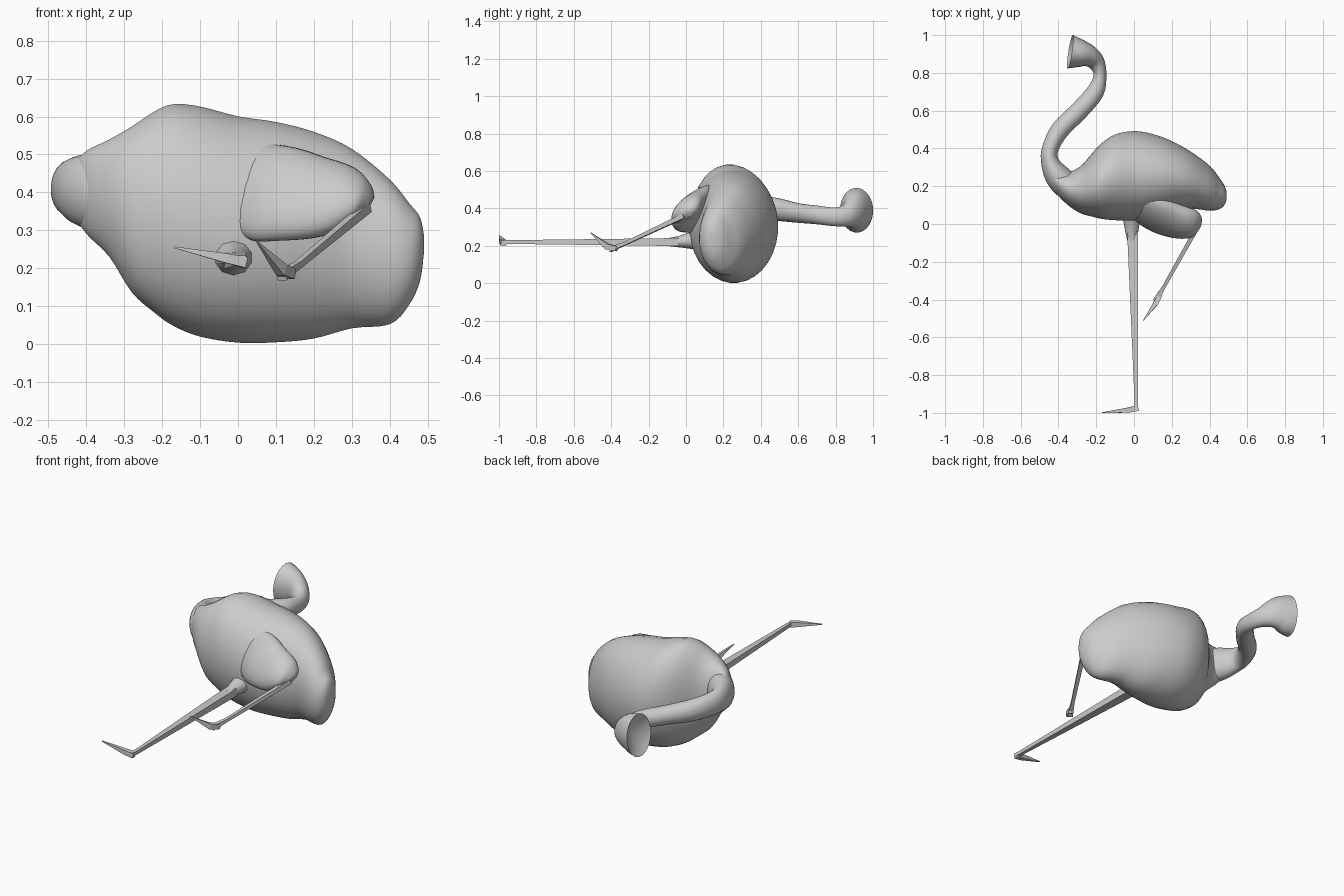
import bpy, bmesh, math
from mathutils import Vector

cube = bpy.data.objects.get("Cube")
if cube:
    bpy.data.objects.remove(cube, do_unlink=True)

grey = bpy.data.materials.new("plain grey")
grey.use_nodes = True
tone = (0.6, 0.6, 0.6, 1)
grey.diffuse_color = tone
grey.node_tree.nodes["Principled BSDF"].inputs["Base Color"].default_value = tone


def refine(rows, steps):
    """Catmull-Rom interpolation of (x, y, z, side radius, up radius) rows."""
    out = []
    for i in range(len(rows) - 1):
        a, b = rows[max(i - 1, 0)], rows[i]
        c, d = rows[i + 1], rows[min(i + 2, len(rows) - 1)]
        for s in range(steps):
            t = s / steps
            out.append([0.5 * (2 * q + (r - p) * t + (2 * p - 5 * q + 4 * r - u) * t * t
                               + (3 * q - p - 3 * r + u) * t ** 3)
                        for p, q, r, u in zip(a, b, c, d)])
    return out + [list(rows[-1])]


def loft(name, rows, sides=24, steps=4, axis=None, lean=0, hollow=None, smooth=True):
    """Elliptical rings along a path. A fixed axis keeps the rings parallel,
    lean shears them towards +y, hollow is the bottom of an open end."""
    rows = refine(rows, steps)
    centres = [Vector(r[:3]) for r in rows]
    bm = bmesh.new()
    rings = []
    for i, r in enumerate(rows):
        path = centres[min(i + 1, len(rows) - 1)] - centres[max(i - 1, 0)]
        along = Vector(axis) if axis else path.normalized()
        side = along.cross(Vector((0, 0, 1))).normalized()
        up = side.cross(along) + Vector((0, lean, 0))
        ring = []
        for k in range(sides):
            a = math.tau * (k + 0.5) / sides
            ring.append(bm.verts.new(centres[i] + side * r[3] * math.cos(a) + up * r[4] * math.sin(a)))
        rings.append(ring)
    for lower, upper in zip(rings, rings[1:]):
        for k in range(sides):
            n = (k + 1) % sides
            bm.faces.new((lower[k], lower[n], upper[n], upper[k]))
    bm.faces.new(rings[0][::-1])
    if hollow:
        pit = bm.verts.new(hollow)
        for k in range(sides):
            bm.faces.new((rings[-1][k], rings[-1][(k + 1) % sides], pit))
    else:
        bm.faces.new(rings[-1])
    bmesh.ops.recalc_face_normals(bm, faces=bm.faces)
    mesh = bpy.data.meshes.new(name)
    bm.to_mesh(mesh)
    bm.free()
    mesh.materials.append(grey)
    obj = bpy.data.objects.new(name, mesh)
    bpy.context.collection.objects.link(obj)
    if smooth:
        bpy.ops.object.select_all(action="DESELECT")
        obj.select_set(True)
        bpy.context.view_layer.objects.active = obj
        bpy.ops.object.shade_smooth_by_angle(angle=math.radians(40))


# Body from tail to breast
loft("body", [
    (.491, .15, .265, .015, .02),
    (.48, .152, .25, .05, .085),
    (.45, .163, .237, .085, .137),
    (.4, .19, .243, .12, .192),
    (.3, .232, .278, .152, .238),
    (.2, .25, .287, .19, .274),
    (.1, .255, .295, .222, .292),
    (0, .255, .302, .238, .3),
    (-.1, .247, .323, .228, .305),
    (-.17, .228, .34, .202, .294),
    (-.22, .208, .348, .17, .267),
    (-.28, .182, .355, .127, .22),
    (-.34, .185, .385, .093, .155),
    (-.4, .215, .4, .065, .11),
    (-.44, .25, .41, .025, .06),
], sides=32, axis=(-1, 0, 0))

# Neck and head, ending in the open beak
loft("neck_head", [
    (-.25, .18, .385, .03, .05),
    (-.34, .195, .395, .07, .1),
    (-.405, .255, .405, .068, .096),
    (-.445, .33, .41, .048, .075),
    (-.443, .4, .405, .044, .065),
    (-.39, .5, .392, .05, .06),
    (-.29, .6, .375, .05, .052),
    (-.205, .7, .365, .047, .05),
    (-.18, .79, .355, .034, .05),
    (-.2, .855, .36, .046, .06),
    (-.24, .89, .375, .058, .085),
    (-.285, .903, .385, .074, .108),
    (-.338, .912, .39, .09, .12),
], hollow=(-.275, .9, .388))

# Raised leg: thigh, shin and toe
loft("raised_thigh", [
    (-.08, .16, .4, .03, .07),
    (.03, .095, .4, .058, .125),
    (.11, .055, .398, .072, .127),
    (.2, .022, .39, .075, .112),
    (.28, .004, .39, .072, .085),
    (.325, .002, .378, .06, .055),
    (.347, 0, .367, .03, .025),
], lean=.5)
loft("raised_shin", [
    (.34, -.01, .36, .017, .018),
    (.16, -.33, .21, .013, .012),
    (.115, -.405, .18, .02, .018),
], sides=4, steps=1, smooth=False)
loft("raised_toe", [
    (.14, -.37, .185, .018, .02),
    (.115, -.42, .195, .018, .022),
    (.05, -.51, .27, .002, .002),
], sides=4, steps=1, smooth=False)

# Standing leg: thigh, shin and toe
loft("standing_thigh", [
    (-.01, .1, .235, .07, .07),
    (-.012, .03, .228, .05, .046),
    (-.012, -.04, .222, .036, .03),
    (-.01, -.09, .22, .026, .022),
], sides=10, steps=2)
loft("standing_shin", [
    (-.008, -.04, .22, .04, .03),
    (.013, -.96, .22, .013, .014),
    (.013, -.99, .22, .012, .018),
], sides=4, steps=1, smooth=False)
loft("standing_toe", [
    (.02, -.975, .215, .022, .02),
    (-.03, -.985, .226, .019, .018),
    (-.168, -.999, .255, .003, .003),
], sides=4, steps=1, smooth=False)
